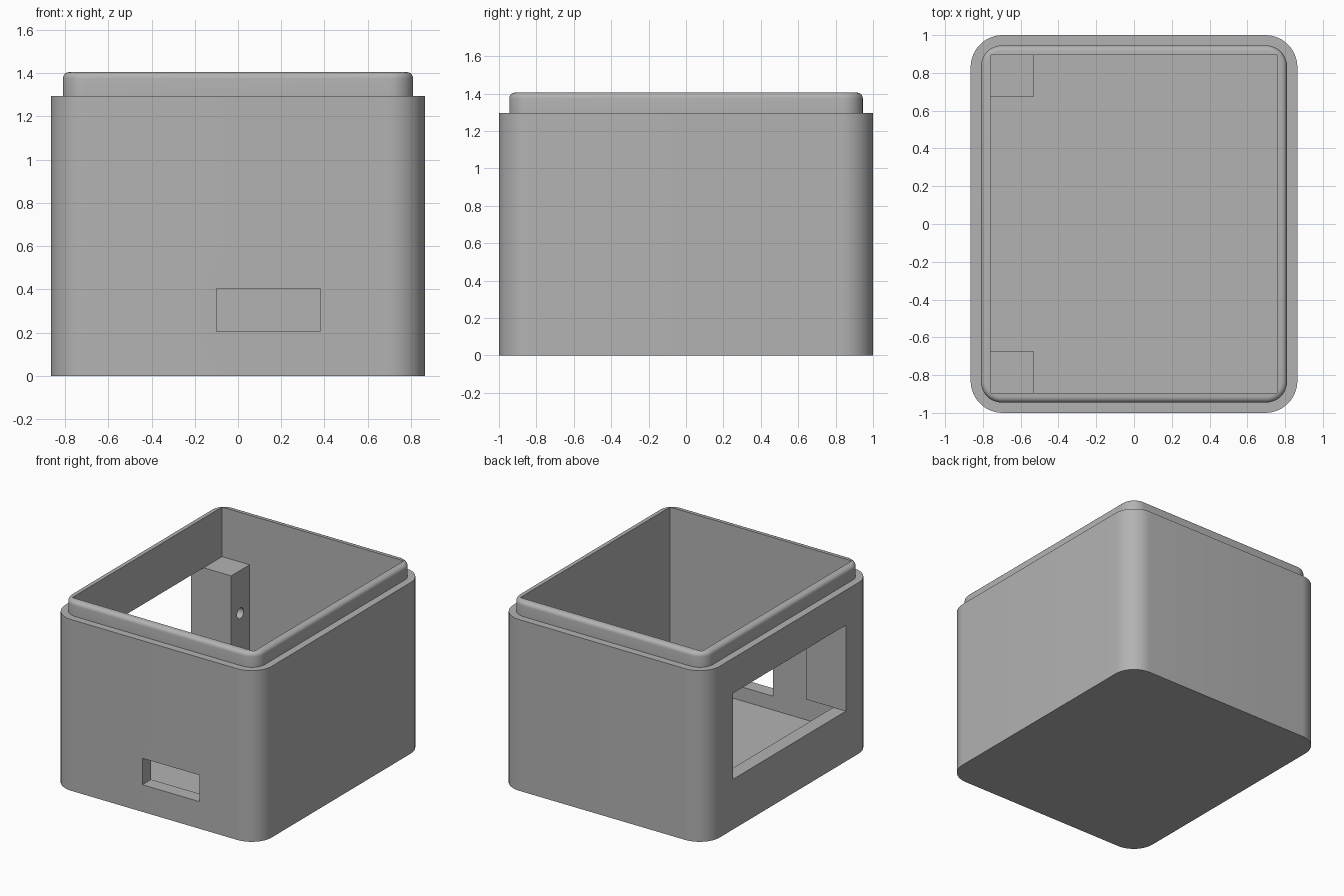
import bpy, bmesh, math
from mathutils import Matrix, Vector

cube = bpy.data.objects.get("Cube")
if cube:
    bpy.data.objects.remove(cube, do_unlink=True)

grey = bpy.data.materials.new("plain_grey")
grey.use_nodes = True
colour = (0.45, 0.45, 0.45, 1)
grey.diffuse_color = colour
grey.node_tree.nodes["Principled BSDF"].inputs["Base Color"].default_value = colour


def add_object(name, bm):
    mesh = bpy.data.meshes.new(name)
    bm.to_mesh(mesh)
    bm.free()
    mesh.materials.append(grey)
    obj = bpy.data.objects.new(name, mesh)
    bpy.context.collection.objects.link(obj)
    return obj


def box(name, low, high, corner=0, rim=0):
    """Box between two corners, with rounded upright edges and top rim."""
    low, high = Vector(low), Vector(high)
    bm = bmesh.new()
    bmesh.ops.create_cube(bm, size=1)
    bmesh.ops.scale(bm, vec=high - low, verts=bm.verts)
    bmesh.ops.translate(bm, vec=(low + high) / 2, verts=bm.verts)
    if corner:
        upright = [e for e in bm.edges
                   if abs(e.verts[0].co.z - e.verts[1].co.z) > 0.01]
        bmesh.ops.bevel(bm, geom=upright, offset=corner, segments=12,
                        profile=0.5, affect='EDGES')
    if rim:
        top = [e for e in bm.edges
               if all(abs(v.co.z - high.z) < 1e-4 for v in e.verts)]
        bmesh.ops.bevel(bm, geom=top, offset=rim, segments=5,
                        profile=0.5, affect='EDGES')
    return add_object(name, bm)


def combine(target, tool, operation):
    bpy.ops.object.select_all(action='DESELECT')
    bpy.context.view_layer.objects.active = target
    target.select_set(True)
    mod = target.modifiers.new(operation, 'BOOLEAN')
    mod.operation = operation
    mod.solver = 'EXACT'
    mod.object = tool
    bpy.ops.object.modifier_apply(modifier=mod.name)
    bpy.data.objects.remove(tool, do_unlink=True)


IN_X, IN_Y = 0.76, 0.895
WIN_Y, WIN_LOW, WIN_HIGH = 0.675, 0.38, 1.03

# Outer case with the stepped lip, hollowed out
case = box("case", (-0.865, -1, 0), (0.865, 1, 1.295), corner=0.17)
lip = box("lip", (-0.81, -0.945, 1.1), (0.81, 0.945, 1.405), corner=0.11, rim=0.03)
combine(case, lip, 'UNION')
combine(case, box("cavity", (-IN_X, -IN_Y, 0.1), (IN_X, IN_Y, 2)), 'DIFFERENCE')

# Screw posts in the two corners beside the window
for side in (-1, 1):
    ys = sorted((side * WIN_Y, side * (IN_Y + 0.03)))
    post = box("post", (-IN_X - 0.03, ys[0], WIN_LOW), (-0.53, ys[1], WIN_HIGH))
    bm = bmesh.new()
    place = (Matrix.Translation((-0.6, side * 0.785, 0.705))
             @ Matrix.Rotation(math.pi / 2, 4, 'Y'))
    bmesh.ops.create_cone(bm, cap_ends=True, segments=24, radius1=0.04,
                          radius2=0.04, depth=0.3, matrix=place)
    combine(post, add_object("screw_hole", bm), 'DIFFERENCE')
    combine(case, post, 'UNION')

# Side window and front slot
combine(case, box("window", (-1, -WIN_Y, WIN_LOW), (-0.7, WIN_Y, WIN_HIGH)), 'DIFFERENCE')
combine(case, box("slot", (-0.1, -1.1, 0.205), (0.38, -0.8, 0.405)), 'DIFFERENCE')

# Smooth rounded corners, crisp edges
bpy.ops.object.select_all(action='DESELECT')
case.select_set(True)
bpy.context.view_layer.objects.active = case
bpy.ops.object.shade_smooth_by_angle(angle=math.radians(30))
